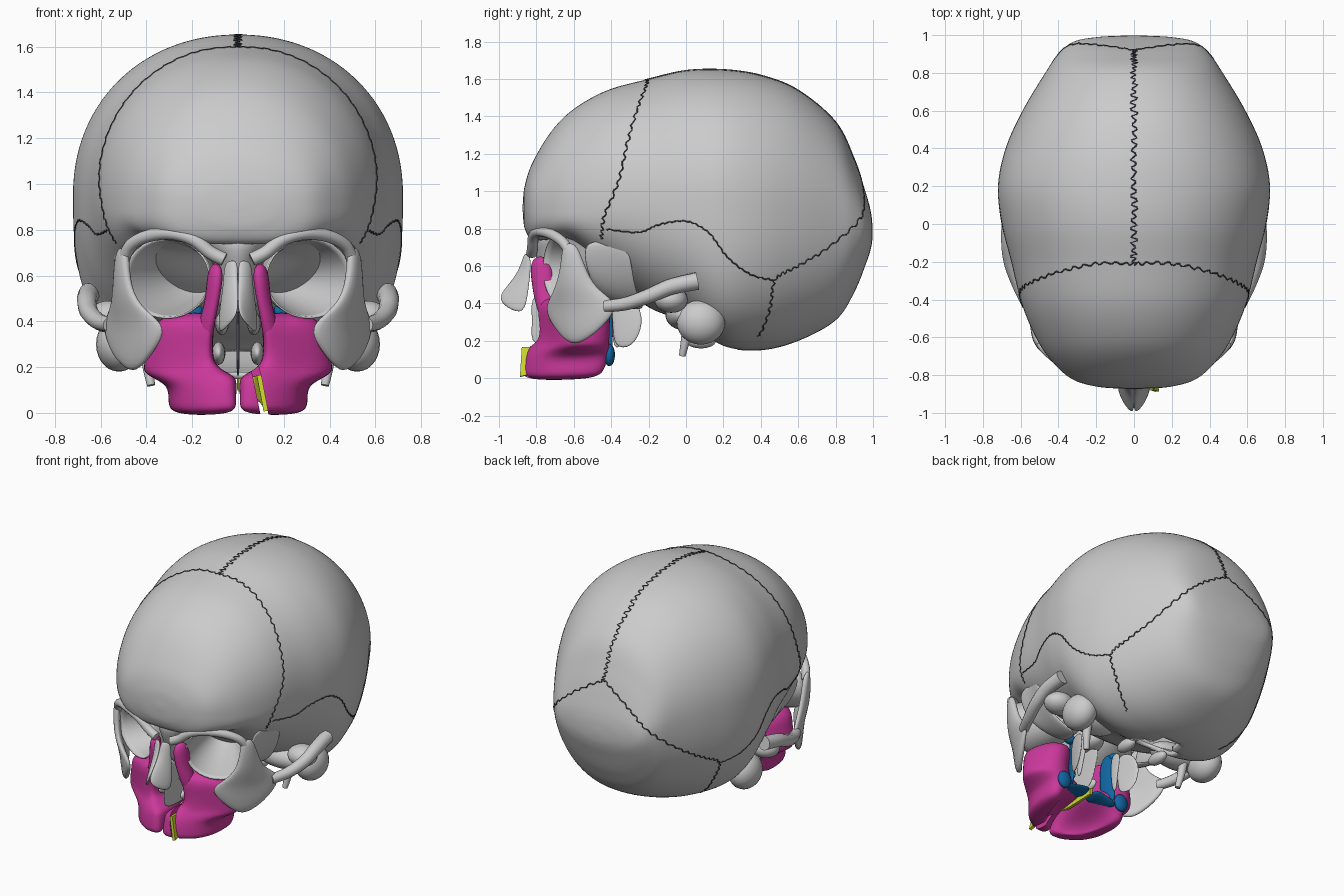
import bpy, bmesh, math, random
from mathutils import Vector
from mathutils.bvhtree import BVHTree

if "Cube" in bpy.data.objects:
    bpy.data.objects.remove(bpy.data.objects["Cube"])

random.seed(4)


def material(name, rgb):
    m = bpy.data.materials.new(name)
    m.diffuse_color = (*rgb, 1)
    m.use_nodes = True
    m.node_tree.nodes["Principled BSDF"].inputs["Base Color"].default_value = m.diffuse_color
    return m


MAGENTA = material("magenta", (0.6, 0.04, 0.33))
BLUE = material("blue", (0.005, 0.13, 0.36))
YELLOW = material("yellow", (0.62, 0.7, 0.03))
DARK = material("suture_shadow", (0.06, 0.06, 0.06))


def spline(pts, n):
    """Catmull-Rom through tuples of any length, n samples per span."""
    p = [pts[0]] + list(pts) + [pts[-1]]
    out = []
    for i in range(1, len(p) - 2):
        for k in range(n):
            t = k / n
            out.append([0.5 * (2 * b + (c - a) * t + (2 * a - 5 * b + 4 * c - d) * t * t
                               + (3 * b - a - 3 * c + d) * t ** 3)
                        for a, b, c, d in zip(p[i - 1], p[i], p[i + 1], p[i + 2])])
    return out + [list(pts[-1])]


def finish(bm, name, mat=None, thick=0, sub=0, smooth=True, offset=0):
    bmesh.ops.recalc_face_normals(bm, faces=bm.faces)
    me = bpy.data.meshes.new(name)
    for f in bm.faces:
        f.smooth = smooth
    bm.to_mesh(me)
    bm.free()
    ob = bpy.data.objects.new(name, me)
    bpy.context.collection.objects.link(ob)
    if mat:
        me.materials.append(mat)
    if thick:
        m = ob.modifiers.new("thickness", 'SOLIDIFY')
        m.thickness, m.offset = thick, offset
    if sub:
        m = ob.modifiers.new("smooth", 'SUBSURF')
        m.levels = m.render_levels = sub
    return ob


def grid(rows, closed=False, caps=False):
    bm = bmesh.new()
    vs = [[bm.verts.new(p) for p in r] for r in rows]
    n = len(rows[0])
    for a, b in zip(vs, vs[1:]):
        for j in range(n if closed else n - 1):
            k = (j + 1) % n
            bm.faces.new((a[j], a[k], b[k], b[j]))
    if caps:
        bm.faces.new(vs[0][::-1])
        bm.faces.new(vs[-1])
    return bm


def side(rows, s):
    return [[(p[0] * s, p[1], p[2]) for p in r] for r in rows]


def sheet(name, rows, thick, mat=None):
    for s, tag in ((1, "left"), (-1, "right")):
        finish(grid(side(rows, s)), f"{name}_{tag}", mat, thick, 2)


def rings(levels):
    return [[(x, y, z) for x, y in pts] for z, pts in levels]


def ball(name, c, r, mat=None):
    for s, tag in ((1, "left"), (-1, "right")):
        bm = bmesh.new()
        bmesh.ops.create_uvsphere(bm, u_segments=24, v_segments=14, radius=1)
        for v in bm.verts:
            v.co = (s * c[0] + v.co.x * r[0], c[1] + v.co.y * r[1], c[2] + v.co.z * r[2])
        finish(bm, f"{name}_{tag}", mat)


def tube(name, pts, radius, mat=None, end=1.0, res=4):
    cu = bpy.data.curves.new(name, 'CURVE')
    cu.dimensions, cu.bevel_depth, cu.bevel_resolution, cu.use_fill_caps = '3D', radius, res, True
    sp = cu.splines.new('POLY')
    sp.points.add(len(pts) - 1)
    for i, p in enumerate(pts):
        sp.points[i].co = (*p, 1)
        sp.points[i].radius = 1 + (end - 1) * i / (len(pts) - 1)
    sp.use_smooth = True
    ob = bpy.data.objects.new(name, cu)
    bpy.context.collection.objects.link(ob)
    if mat:
        cu.materials.append(mat)


# Braincase: y, top, bottom, half width, widest height, lower squareness
stations = [(-.873, .93, .89, .03, .91, 2), (-.862, 1.03, .80, .19, .92, 2.3), (-.82, 1.155, .74, .33, .93, 3),
            (-.72, 1.32, .74, .44, .93, 3.5), (-.6, 1.44, .72, .52, .93, 3.4), (-.42, 1.54, .55, .595, .95, 2.5),
            (-.2, 1.60, .38, .65, .95, 2.3), (0, 1.645, .30, .70, .95, 2.6), (.2, 1.65, .17, .72, .95, 2.8),
            (.4, 1.62, .15, .68, .92, 2.5), (.6, 1.54, .20, .59, .9, 2.3), (.8, 1.37, .31, .47, .87, 2.2),
            (.9, 1.17, .46, .40, .84, 2.1), (.965, .98, .62, .32, .81, 2), (.99, .88, .70, .19, .79, 2),
            (.998, .8, .76, .03, .78, 2)]


def section(y, top, bot, hw, mid, low):
    out = []
    for k in range(112):
        a = 2 * math.pi * k / 112
        c, s = math.cos(a), math.sin(a)
        e = 2 / (2.1 if s > 0 else low)
        h = top - mid if s > 0 else mid - bot
        out.append((math.copysign(abs(c) ** e, c) * hw, y, mid + math.copysign(abs(s) ** e, s) * h))
    return out


bm = grid([section(*s) for s in spline(stations, 8)], True, True)
bmesh.ops.recalc_face_normals(bm, faces=bm.faces)
bvh = BVHTree.FromBMesh(bm)
hole = [f for f in bm.faces if (c := f.calc_center_median()).z < .4
        and (c.x / .13) ** 2 + ((c.y - .2) / .17) ** 2 < 1]
bmesh.ops.delete(bm, geom=hole, context='FACES')
finish(bm, "braincase", thick=.03, offset=-1)


# Sutures: wavy seams laid on the braincase
def suture(name, path, amp, n):
    core, pts = Vector((0, .05, .85)), [Vector(p) for p in spline(path, n)]
    out = []
    for i, p in enumerate(pts):
        t = pts[min(i + 1, len(pts) - 1)] - pts[max(i - 1, 0)]
        q = p + t.cross(p - core).normalized() * random.uniform(.2, 1) * amp * (-1) ** (i // 2)
        hit = bvh.ray_cast(core, (q - core).normalized())[0]
        if hit:
            out.append(hit)
    tube(name, out, .004, DARK, res=1)


suture("sagittal_suture", [(0, -.21, 1.6), (0, .1, 1.65), (0, .5, 1.59), (0, .8, 1.37), (0, .92, 1.12)], .018, 34)
seams = {"coronal": (.008, [(0, -.21, 1.6), (.2, -.21, 1.57), (.4, -.25, 1.44), (.53, -.3, 1.25), (.59, -.35, 1.05),
                            (.54, -.4, .86), (.5, -.42, .75)]),
         "lambdoid": (.008, [(0, .92, 1.12), (.2, .95, 1.0), (.36, .9, .85), (.5, .75, .68), (.58, .6, .58),
                             (.6, .48, .52), (.55, .47, .35), (.4, .4, .2)]),
         "squamous": (.003, [(.54, -.4, .8), (.62, -.25, .78), (.66, -.15, .82), (.69, 0, .84), (.7, .12, .78),
                             (.7, .22, .65), (.67, .35, .55), (.6, .48, .52)])}
for name, (amp, path) in seams.items():
    for s, tag in ((1, "left"), (-1, "right")):
        suture(f"{name}_suture_{tag}", [(x * s, y, z) for x, y, z in path], amp, 16)

# Brow ridges, cheek arches and styloid spikes
brow = [(.06, -.825, .67), (.12, -.82, .70), (.2, -.815, .76), (.3, -.785, .785), (.4, -.72, .77), (.47, -.66, .73),
        (.5, -.62, .67)]
arch = [(.56, -.43, .385), (.61, -.32, .40), (.65, -.2, .44), (.66, -.08, .49), (.65, .06, .52)]
for s, tag in ((1, "left"), (-1, "right")):
    for name, path, r, end in (("brow_ridge", brow, .03, .9), ("cheek_arch", arch, .032, 1.5),
                               ("styloid_spike", [(.4, .02, .34), (.395, 0, .22), (.38, -.02, .12)], .035, .5)):
        tube(f"{name}_{tag}", [(p[0] * s, p[1], p[2]) for p in spline(path, 8)], r, None, end)
ball("mastoid", (.52, .08, .3), (.1, .13, .12))
ball("jaw_socket_bone", (.56, -.08, .42), (.1, .09, .07))
ball("petrous_bone", (.36, -.02, .34), (.2, .09, .08))
ball("occipital_condyle", (.13, .08, .2), (.04, .08, .04))

# Eye sockets: bowls narrowing toward the back
for s, tag in ((1, "left"), (-1, "right")):
    bowl = []
    for i in range(13):
        t = i / 12
        r, cx = math.sqrt(1.01 - t), .31 - .17 * t
        ring = []
        for k in range(32):
            a = 2 * math.pi * k / 32
            dx = .185 * r * math.cos(a)
            ring.append((s * (cx + dx), -.69 + .36 * t + .4 * dx, .588 + .172 * r * math.sin(a)))
        bowl.append(ring)
    finish(grid(bowl, True), f"eye_socket_{tag}", thick=.008)

# Bone between the eyes, and the septum and scrolls in the nose
levels = [(z, [(-w, f), (w, f), (w * 1.1, b), (-w * 1.1, b)]) for z, w, f, b in
          ((.43, .08, -.72, -.34), (.5, .1, -.75, -.3), (.64, .1, -.82, -.3), (.7, .12, -.845, -.3), (.82, .2, -.86, -.3))]
finish(grid(rings(levels), True, True), "ethmoid_block", sub=2)
finish(grid([[(0, -.86, .16), (0, -.6, .15), (0, -.41, .16)], [(0, -.82, .3), (0, -.6, .3), (0, -.38, .3)],
             [(0, -.86, .48), (0, -.6, .48), (0, -.3, .44)]]), "nasal_septum", thick=.014, sub=2)
ball("nasal_scroll", (.085, -.62, .26), (.03, .14, .05))
ball("upper_nasal_scroll", (.07, -.64, .39), (.03, .12, .05))
sheet("nasal_bone", [[(0, -.86, .67), (.03, -.855, .67), (.06, -.83, .66)],
                     [(0, -.885, .58), (.035, -.875, .57), (.062, -.83, .56)],
                     [(0, -.95, .50), (.04, -.92, .48), (.078, -.84, .47)],
                     [(0, -1.012, .43), (.05, -.96, .37), (.09, -.86, .33)]], .022)

# Cheekbones, sphenoid wings and pterygoid plates
sheet("cheekbone", [[(.48, -.66, .72), (.51, -.63, .73), (.52, -.58, .72)],
                    [(.48, -.67, .58), (.52, -.61, .58), (.53, -.54, .6)],
                    [(.43, -.71, .46), (.52, -.6, .48), (.54, -.48, .48)],
                    [(.31, -.755, .39), (.48, -.64, .37), (.58, -.37, .42)],
                    [(.33, -.735, .31), (.47, -.63, .28), (.59, -.37, .35)],
                    [(.42, -.64, .2), (.47, -.58, .165), (.54, -.47, .25)]], .045)
sheet("sphenoid_wing", [[(.50, -.56, .74), (.51, -.42, .74), (.56, -.3, .72)],
                        [(.47, -.54, .58), (.46, -.42, .56), (.51, -.28, .55)],
                        [(.38, -.48, .46), (.38, -.38, .42), (.42, -.25, .42)],
                        [(.24, -.42, .42), (.24, -.34, .38), (.3, -.2, .36)]], .03)
sheet("outer_pterygoid_plate", [[(.18, -.41, .46), (.21, -.26, .44)], [(.19, -.4, .28), (.25, -.21, .29)],
                                [(.19, -.39, .16), (.23, -.29, .15)]], .02)
sheet("inner_pterygoid_plate", [[(.14, -.4, .46), (.14, -.28, .42)], [(.14, -.4, .28), (.14, -.33, .28)],
                                [(.15, -.39, .16), (.15, -.35, .15)]], .018)

# Upper jaw halves, from tooth ridge to socket floor
jaw = [(-.012, [(.005, -.885), (.11, -.875), (.22, -.80), (.29, -.69), (.30, -.48), (.22, -.46), (.2, -.64), (.1, -.78), (.005, -.81)]),
       (.05, [(.005, -.885), (.11, -.875), (.22, -.80), (.30, -.69), (.32, -.43), (.2, -.42), (.17, -.62), (.08, -.75), (.005, -.79)]),
       (.12, [(.005, -.875), (.11, -.865), (.22, -.79), (.30, -.69), (.31, -.41), (.2, -.41), (.008, -.46), (.006, -.6), (.005, -.75)]),
       (.165, [(.01, -.87), (.11, -.84), (.24, -.76), (.46, -.62), (.33, -.40), (.2, -.41), (.01, -.46), (.01, -.6), (.01, -.72)]),
       (.20, [(.11, -.77), (.16, -.79), (.27, -.72), (.47, -.62), (.34, -.40), (.2, -.41), (.13, -.5), (.11, -.6), (.11, -.7)]),
       (.31, [(.12, -.79), (.16, -.78), (.27, -.73), (.42, -.66), (.34, -.40), (.2, -.40), (.13, -.5), (.11, -.6), (.11, -.72)]),
       (.445, [(.10, -.83), (.15, -.79), (.27, -.74), (.39, -.67), (.31, -.40), (.15, -.40), (.1, -.5), (.1, -.6), (.1, -.72)])]
process = [(.27, [(.12, -.77), (.2, -.74), (.18, -.68), (.11, -.7)]), (.38, [(.1, -.83), (.19, -.77), (.17, -.68), (.1, -.72)]),
           (.5, [(.065, -.845), (.14, -.81), (.14, -.70), (.09, -.71)]), (.665, [(.04, -.865), (.14, -.83), (.14, -.71), (.06, -.71)])]
for s, tag in ((1, "left"), (-1, "right")):
    half = finish(grid(side(rings(jaw), s), True, True), f"upper_jaw_{tag}", MAGENTA, sub=3)
    finish(grid(side(rings(process), s), True, True), f"jaw_frontal_process_{tag}", MAGENTA, sub=2)
    if s == 1:
        # Cleft slot through the left tooth ridge
        bpy.ops.mesh.primitive_cube_add(size=1, location=(.1, -.83, .07), rotation=(0, -.2, 0))
        cut = bpy.context.object
        cut.scale, cut.hide_render = (.034, .26, .26), True
        b = half.modifiers.new("cleft", 'BOOLEAN')
        b.object, b.operation, b.solver = cut, 'DIFFERENCE', 'EXACT'
        bpy.context.view_layer.update()
        me = bpy.data.meshes.new_from_object(half.evaluated_get(bpy.context.evaluated_depsgraph_get()))
        half.modifiers.clear()
        half.data = me
        bpy.data.objects.remove(cut)
        bpy.context.view_layer.objects.active = half
        half.select_set(True)
        bpy.ops.object.shade_smooth_by_angle()

# Cleft lining running back along the palate
lining = [[(.122, -.888, .008), (.092, -.878, .165)], [(.118, -.8, .03), (.09, -.8, .165)],
          [(.085, -.72, .075), (.08, -.72, .16)], [(.01, -.65, .095), (.01, -.65, .15)],
          [(.005, -.42, .105), (.005, -.42, .15)]]
finish(grid(lining), "cleft_lining", YELLOW, .02, smooth=False)

# Palatine bones behind the upper jaw
sheet("palate_plate", [[(.008, -.54, .12), (.1, -.53, .115), (.19, -.51, .09)],
                       [(.008, -.38, .14), (.1, -.40, .13), (.22, -.39, .1)]], .035, BLUE)
sheet("palatine_wall", [[(.14, -.5, .12), (.19, -.38, .08)], [(.12, -.5, .3), (.16, -.39, .3)],
                        [(.13, -.48, .47), (.18, -.39, .48)]], .035, BLUE)
ball("palatine_foot", (.235, -.41, .125), (.05, .03, .06), BLUE)
ball("palatine_orbital_tip", (.185, -.415, .44), (.04, .035, .03), BLUE)
